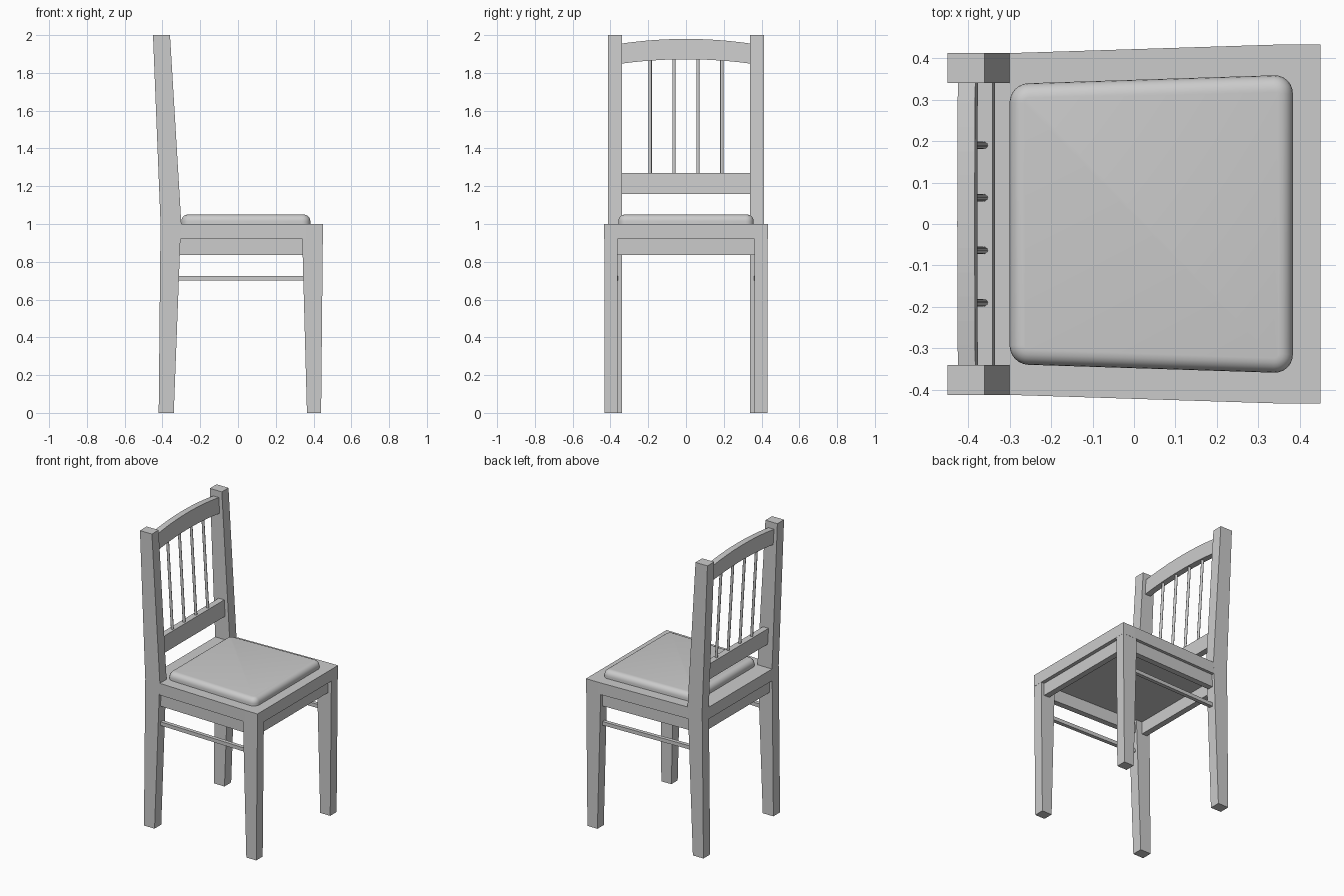
import bpy, bmesh
from mathutils import Vector

if "Cube" in bpy.data.objects:
    bpy.data.objects.remove(bpy.data.objects["Cube"])


def loft(name, *rings):
    """Closed solid skinned through rings of matching point counts."""
    bm = bmesh.new()
    loops = [[bm.verts.new(p) for p in r] for r in rings]
    n = len(loops[0])
    for a, b in zip(loops, loops[1:]):
        for i in range(n):
            j = (i + 1) % n
            bm.faces.new((a[i], a[j], b[j], b[i]))
    bm.faces.new(loops[0][::-1])
    bm.faces.new(loops[-1])
    bmesh.ops.recalc_face_normals(bm, faces=bm.faces)
    me = bpy.data.meshes.new(name)
    bm.to_mesh(me)
    bm.free()
    ob = bpy.data.objects.new(name, me)
    bpy.context.collection.objects.link(ob)
    return ob


def rect(x0, x1, y0, y1, z):
    return [(x0, y0, z), (x1, y0, z), (x1, y1, z), (x0, y1, z)]


def beam(name, a, b, thick, z0, z1):
    """Straight bar from a to b in plan, thick across, between two heights."""
    a, b = Vector(a), Vector(b)
    d = (b - a).normalized()
    n = Vector((-d.y, d.x)) * thick / 2
    plan = (a - n, b - n, b + n, a + n)
    return loft(name, *[[(p.x, p.y, z) for p in plan] for z in (z0, z1)])


# Seat frame slab, slightly wider at the front
half = [(-0.41, 0.408), (-0.30, 0.412), (0.36, 0.433), (0.45, 0.433)]
plan = half + [(x, -y) for x, y in reversed(half)]
loft("seat_frame", *[[(x, y, z) for x, y in plan] for z in (0.92, 1.0)])

# Legs, aprons and stretchers on each side
for s, side in ((1, "left"), (-1, "right")):
    y0, y1 = sorted((0.34 * s, 0.412 * s))
    post = [(0, -0.42, -0.34), (0.92, -0.411, -0.305), (1.0, -0.41, -0.30), (2.0, -0.45, -0.36)]
    loft("back_post_" + side, *[rect(a, b, y0, y1, z) for z, a, b in post])
    y0, y1 = sorted((0.363 * s, 0.432 * s))
    loft("front_leg_" + side, rect(0.365, 0.44, y0, y1, 0), rect(0.34, 0.449, y0, y1, 0.925))
    beam("side_apron_" + side, (-0.33, 0.372 * s), (0.37, 0.392 * s), 0.04, 0.835, 0.925)
    beam("side_stretcher_" + side, (-0.33, 0.373 * s), (0.36, 0.392 * s), 0.026, 0.70, 0.725)
beam("front_apron", (0.405, -0.38), (0.405, 0.38), 0.04, 0.835, 0.925)
beam("back_apron", (-0.37, -0.36), (-0.37, 0.36), 0.04, 0.835, 0.925)


# Backrest leans back: front surface position at a given height
def lean(z):
    return -0.335 - 0.06 * (z - 1.16)


def rail(name, y, z0, z1):
    return [(lean(z0), y, z0), (lean(z1), y, z1), (lean(z1) - 0.042, y, z1), (lean(z0) - 0.042, y, z0)]


loft("lower_back_rail", rail("", -0.35, 1.16, 1.27), rail("", 0.35, 1.16, 1.27))

# Arched top rail
arch = []
for i in range(13):
    y = -0.35 + 0.7 * i / 12
    drop = (y / 0.35) ** 2
    arch.append(rail("", y, 1.872 - 0.024 * drop, 1.98 - 0.026 * drop))
loft("top_back_rail", *arch)

# Round spindles
for i in range(4):
    y = -0.19 + i * 0.38 / 3
    p, q = Vector((lean(1.25) - 0.02, y, 1.25)), Vector((lean(1.89) - 0.02, y, 1.89))
    bpy.ops.mesh.primitive_cylinder_add(vertices=12, radius=0.009, depth=(q - p).length, location=(p + q) / 2,
                                        rotation=(q - p).to_track_quat('Z', 'Y').to_euler())
    bpy.context.object.name = f"spindle_{i + 1}"
    bpy.ops.object.shade_smooth_by_angle()

# Cushion with rounded corners and a soft top edge
base = [(-0.30, -0.338), (0.383, -0.36), (0.383, 0.36), (-0.30, 0.338)]
cushion = loft("cushion", *[[(x, y, z) for x, y in base] for z in (0.99, 1.05)])
bm = bmesh.new()
bm.from_mesh(cushion.data)
corners = [e for e in bm.edges if abs(e.verts[0].co.z - e.verts[1].co.z) > 0.01]
bmesh.ops.bevel(bm, geom=corners, offset=0.045, segments=6, profile=0.5, affect='EDGES')
rim = [e for e in bm.edges if all(v.co.z > 1.04 for v in e.verts)]
bmesh.ops.bevel(bm, geom=rim, offset=0.035, segments=5, profile=0.5, affect='EDGES')
bm.to_mesh(cushion.data)
bm.free()
bpy.context.view_layer.objects.active = cushion
bpy.ops.object.select_all(action='DESELECT')
cushion.select_set(True)
bpy.ops.object.shade_smooth_by_angle()
